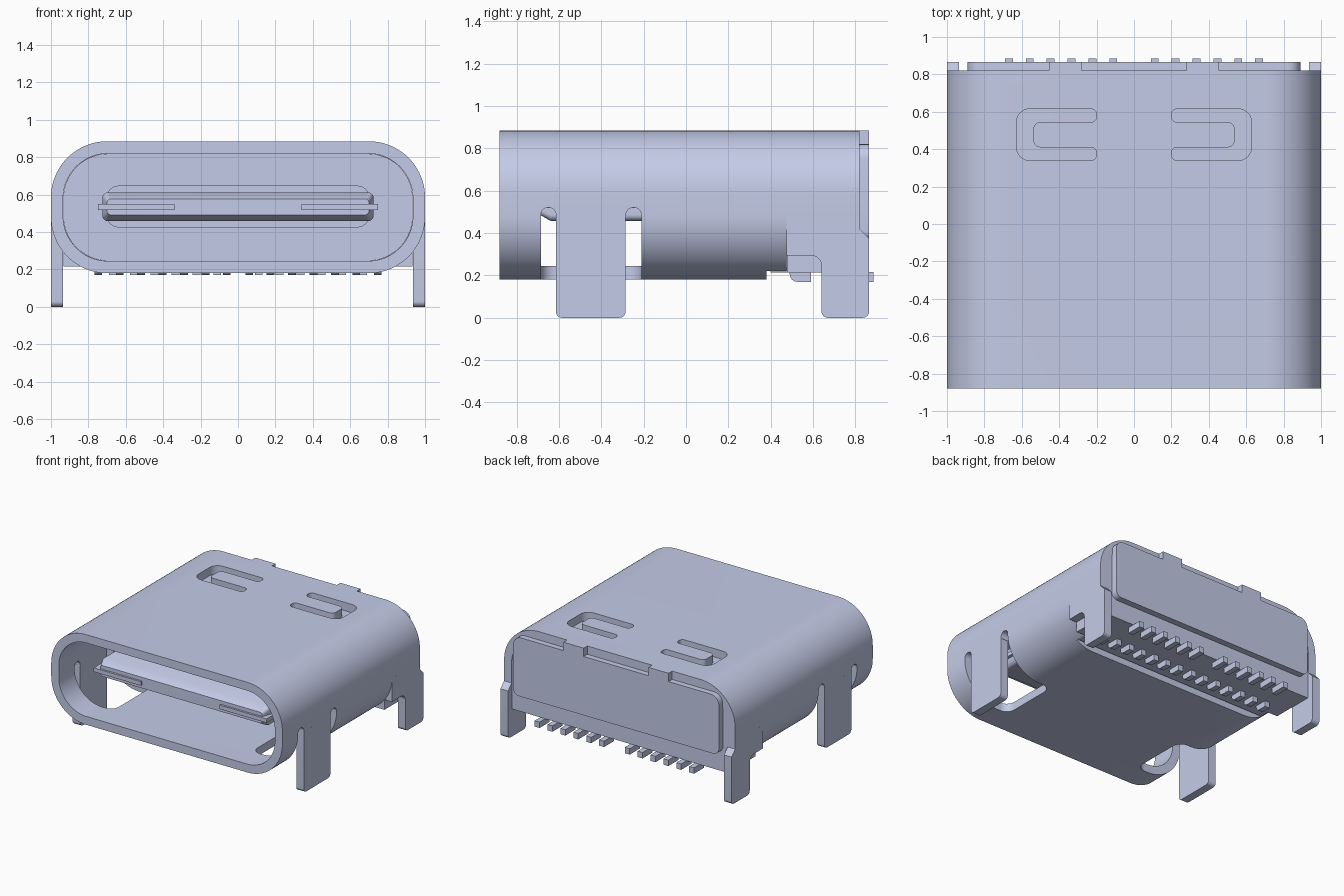
import bpy, bmesh, math
from mathutils import Vector

if "Cube" in bpy.data.objects:
    bpy.data.objects.remove(bpy.data.objects["Cube"], do_unlink=True)

COLOUR = (0.59, 0.64, 0.855, 1)
metal = bpy.data.materials.new("blue grey metal")
metal.use_nodes = True
metal.diffuse_color = COLOUR
metal.node_tree.nodes["Principled BSDF"].inputs["Base Color"].default_value = COLOUR


def fillet(corners, seg=8):
    """Polygon from (u, v, radius) corners, each rounded by its radius."""
    out = []
    for i, (u, v, r) in enumerate(corners):
        p = Vector((u, v))
        if r == 0:
            out.append(p)
            continue
        a = (Vector(corners[i - 1][:2]) - p).normalized()
        b = (Vector(corners[(i + 1) % len(corners)][:2]) - p).normalized()
        half = a.angle(b) / 2
        centre = p + (a + b).normalized() * r / math.sin(half)
        start = p + a * r / math.tan(half) - centre
        end = p + b * r / math.tan(half) - centre
        sweep = start.angle_signed(end)
        for k in range(seg + 1):
            t = -sweep * k / seg
            c, s = math.cos(t), math.sin(t)
            out.append(centre + Vector((start.x * c - start.y * s, start.x * s + start.y * c)))
    return out


def rect(u0, u1, v0, v1, r=0.0, seg=8):
    return fillet([(u0, v0, r), (u1, v0, r), (u1, v1, r), (u0, v1, r)], seg)


def loft(name, axis, sections):
    """Solid through (position, outline) sections along an axis."""
    place = {"x": lambda t, p: (t, p[0], p[1]),
             "y": lambda t, p: (p[0], t, p[1]),
             "z": lambda t, p: (p[0], p[1], t)}[axis]
    bm = bmesh.new()
    rings = [[bm.verts.new(place(t, p)) for p in pts] for t, pts in sections]
    n = len(rings[0])
    for a, b in zip(rings, rings[1:]):
        for i in range(n):
            bm.faces.new((a[i], a[(i + 1) % n], b[(i + 1) % n], b[i]))
    bm.faces.new(rings[0])
    bm.faces.new(rings[-1])
    bmesh.ops.recalc_face_normals(bm, faces=bm.faces)
    me = bpy.data.meshes.new(name)
    bm.to_mesh(me)
    bm.free()
    me.materials.append(metal)
    ob = bpy.data.objects.new(name, me)
    bpy.context.collection.objects.link(ob)
    return ob


def prism(name, axis, lo, hi, pts):
    return loft(name, axis, [(lo, pts), (hi, pts)])


def box(name, x, y, z):
    return prism(name, "z", z[0], z[1], rect(*x, *y))


def span(s, a, b):
    """Ordered range on side s."""
    return tuple(sorted((s * a, s * b)))


def cut(ob, cutters):
    for c in cutters:
        m = ob.modifiers.new("cut", "BOOLEAN")
        m.operation, m.solver, m.object = "DIFFERENCE", "EXACT", c
        c.hide_render = True
    bpy.context.view_layer.update()
    dg = bpy.context.evaluated_depsgraph_get()
    me = bpy.data.meshes.new_from_object(ob.evaluated_get(dg))
    ob.modifiers.clear()
    ob.data = me
    for c in cutters:
        bpy.data.objects.remove(c, do_unlink=True)


# Shell: a rounded tube, opened for the legs, springs and pins
outer = rect(-1, 1, 0.18, 0.885, 0.30, 20)
inner = rect(-0.935, 0.935, 0.245, 0.82, 0.24, 20)
shell = prism("shell", "y", -0.88, 0.82, outer)
cutters = [prism("bore", "y", -1, 1, inner),
           box("rear_opening", (-1.2, 1.2), (0.475, 1), (0, 0.475)),
           box("pin_opening", (-0.85, 0.85), (0.38, 0.6), (0, 0.3))]
spring_slot = [(0.2, 0.34, 0.03), (0.628, 0.34, 0.07), (0.628, 0.615, 0.07), (0.2, 0.615, 0.03),
               (0.2, 0.545, 0.03), (0.537, 0.545, 0.035), (0.537, 0.41, 0.035), (0.2, 0.41, 0.03)]
for s in (-1, 1):
    cutters.append(prism("leg_opening", "z", 0, 0.475,
                         rect(*span(s, 0.6, 1.3), -0.685, -0.21, 0.07)))
    for y in (-0.65, -0.2475):
        cutters.append(prism("leg_slot", "x", *span(s, 0.8, 1.2),
                             rect(y - 0.0355, y + 0.0355, 0.3, 0.52, 0.033)))
    cutters.append(prism("spring_slot", "z", 0.79, 1, fillet([(s * u, v, r) for u, v, r in spring_slot])))
cut(shell, cutters)

# Legs stamped from the shell sides
front_leg = [(-0.615, 0.478, 0), (-0.615, 0, 0.03), (-0.285, 0, 0.03), (-0.285, 0.478, 0)]
rear_leg = [(0.475, 0.478, 0), (0.475, 0.295, 0), (0.64, 0.295, 0.05), (0.64, 0, 0.03), (0.865, 0, 0.03),
            (0.865, 0.375, 0), (0.82, 0.42, 0), (0.82, 0.478, 0)]
for s, side in ((1, "left"), (-1, "right")):
    for part, outline in (("front_leg", front_leg), ("rear_leg", rear_leg)):
        prism(f"{part}_{side}", "x", *span(s, 0.935, 1), fillet(outline))
    # Tabs folding the rear cover down from the shell top
    box(f"cover_tab_{side}", span(s, 0.28, 0.455), (0.81, 0.865), (0.76, 0.885))

# Rear cover
prism("rear_cover", "y", 0.81, 0.865,
      fillet([(-0.89, 0.36, 0.05), (0.89, 0.36, 0.05), (0.89, 0.82, 0.07), (-0.89, 0.82, 0.07)]))

# Insulating block closing the rear of the tube
prism("inner_block", "y", 0.3, 0.815, rect(-0.934, 0.934, 0.246, 0.819, 0.24, 20))
box("block_base", (-0.934, 0.934), (0.476, 0.815), (0.215, 0.5))
box("block_lip", (-0.848, 0.848), (0.40, 0.50), (0.215, 0.3))

# Tongue with a bevelled tip and a thicker root
loft("tongue", "y", [(-0.70, rect(-0.70, 0.70, 0.492, 0.578, 0.02)),
                     (-0.64, rect(-0.725, 0.725, 0.458, 0.612, 0.03)),
                     (0.31, rect(-0.725, 0.725, 0.458, 0.612, 0.03))])
prism("tongue_root", "y", -0.1, 0.31, rect(-0.70, 0.70, 0.425, 0.648, 0.06))
for s, side in ((1, "left"), (-1, "right")):
    box(f"side_blade_{side}", span(s, 0.34, 0.748), (-0.715, 0.0), (0.518, 0.549))

# Two rows of solder pins
for s, side in ((1, "left"), (-1, "right")):
    for k in range(6):
        box(f"rear_pin_{side}_{k + 1}", span(s, 0.09 + 0.1115 * k, 0.132 + 0.1115 * k),
            (0.76, 0.885), (0.17, 0.216))
    for k in range(7):
        x = 0.06 + 0.1145 * k
        prism(f"front_pin_{side}_{k + 1}", "x", *span(s, x - 0.021, x + 0.021),
              fillet([(0.49, 0.217, 0), (0.49, 0.17, 0.035), (0.59, 0.17, 0), (0.59, 0.217, 0)], 4))

# Smooth the rounded surfaces and keep the edges crisp
bpy.ops.object.select_all(action="DESELECT")
for ob in bpy.context.collection.objects:
    if ob.type == "MESH" and metal.name in ob.data.materials:
        ob.select_set(True)
bpy.context.view_layer.objects.active = shell
bpy.ops.object.shade_smooth_by_angle(angle=math.radians(30))
